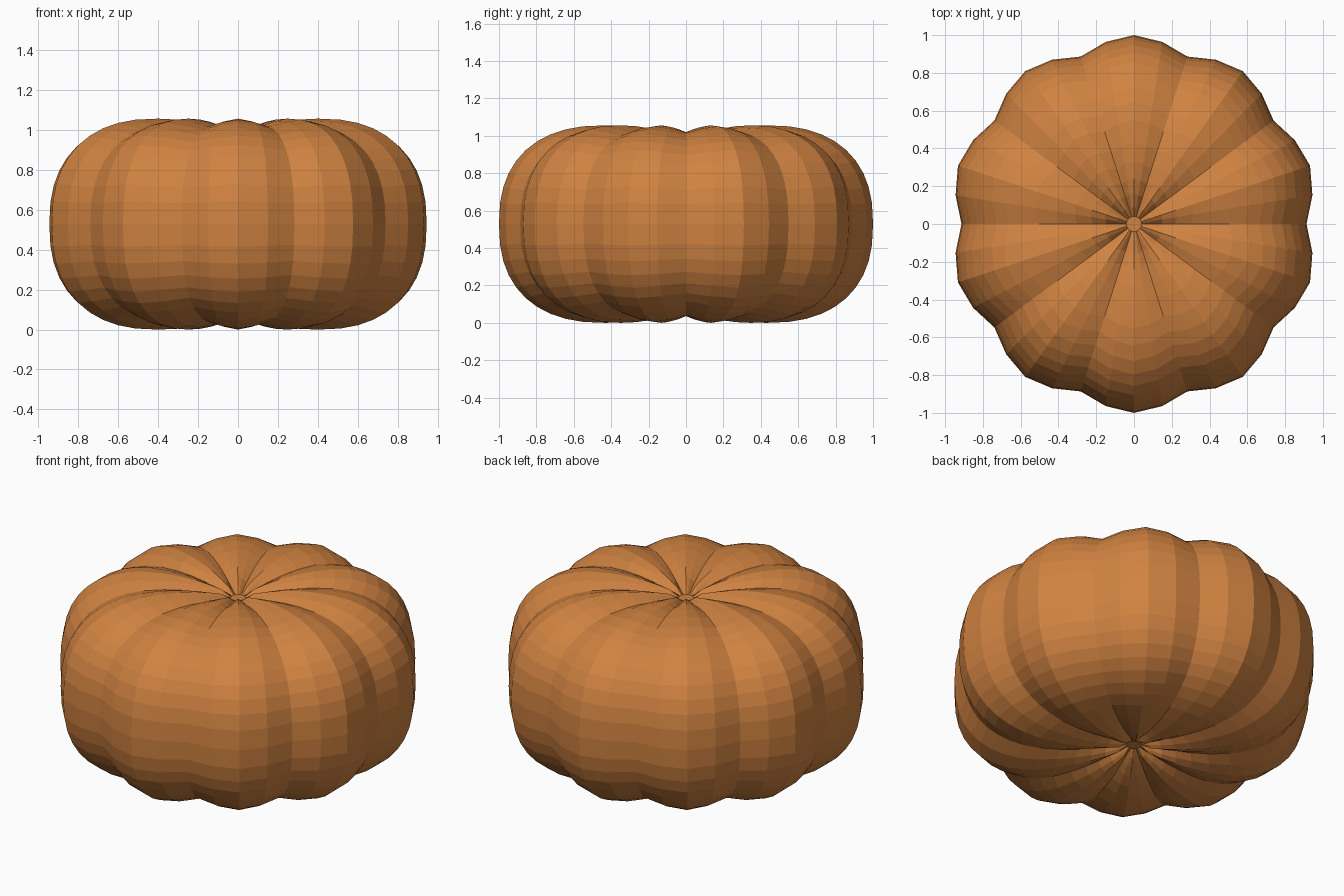
import bpy, bmesh, math

if "Cube" in bpy.data.objects:
    bpy.data.objects.remove(bpy.data.objects["Cube"])

LOBES, SEGS = 10, 40          # ten ribs, four faces each
HALF = 0.528                  # half height
CREST = 0.43                  # radius where the top is highest
X_SCALE = 0.98                # slightly narrower across x
POWER = 2.4                   # boxiness of the shoulder

skin = bpy.data.materials.new("pumpkin orange")
skin.diffuse_color = (0.63, 0.225, 0.053, 1)
skin.use_nodes = True
skin.node_tree.nodes["Principled BSDF"].inputs["Base Color"].default_value = skin.diffuse_color


def half_profile(dimple):
    """Rib outline from the dimple to the equator, as (radius, height)."""
    pts = []
    for r in (0.09, 0.16, 0.24, 0.33):
        pts.append((r, HALF - dimple * (1 - r / CREST) ** 2))
    n = 10
    for i in range(n + 1):
        a = math.pi / 2 * (1 - i / n)
        c, s = max(math.cos(a), 0) ** (2 / POWER), max(math.sin(a), 0) ** (2 / POWER)
        pts.append((CREST + (1 - CREST) * c, HALF * s))
    return pts


def rib_scale(a):
    """Rounded ribs with narrower grooves between them."""
    t = LOBES * (a - math.pi / 2)
    return 0.97 + 0.034 * math.cos(t) - 0.005 * math.cos(2 * t) + 0.001


top, bottom = half_profile(0.085), half_profile(0.07)
profile = top + [(r, -z) for r, z in reversed(bottom[:-1])]
angles = [math.pi / 2 + 2 * math.pi * i / SEGS for i in range(SEGS)]

# Ribbed body
bm = bmesh.new()
rings = []
for r, z in profile:
    ring = []
    for a in angles:
        k = rib_scale(a)
        ring.append(bm.verts.new((X_SCALE * r * k * math.cos(a),
                                  r * k * math.sin(a), HALF + z * k)))
    rings.append(ring)

# Small flat discs at the bottom of both dimples
for z, at in ((0.44, 0), (-0.45, len(rings) + 1)):
    ring = [bm.verts.new((0.04 * math.cos(a), 0.04 * math.sin(a), HALF + z))
            for a in angles]
    bm.faces.new(ring)
    rings.insert(at, ring)

for upper, lower in zip(rings, rings[1:]):
    for i in range(SEGS):
        j = (i + 1) % SEGS
        bm.faces.new((upper[i], lower[i], lower[j], upper[j]))
bmesh.ops.recalc_face_normals(bm, faces=bm.faces)

mesh = bpy.data.meshes.new("pumpkin_body")
bm.to_mesh(mesh)
bm.free()
mesh.materials.append(skin)
body = bpy.data.objects.new("pumpkin_body", mesh)
bpy.context.collection.objects.link(body)
